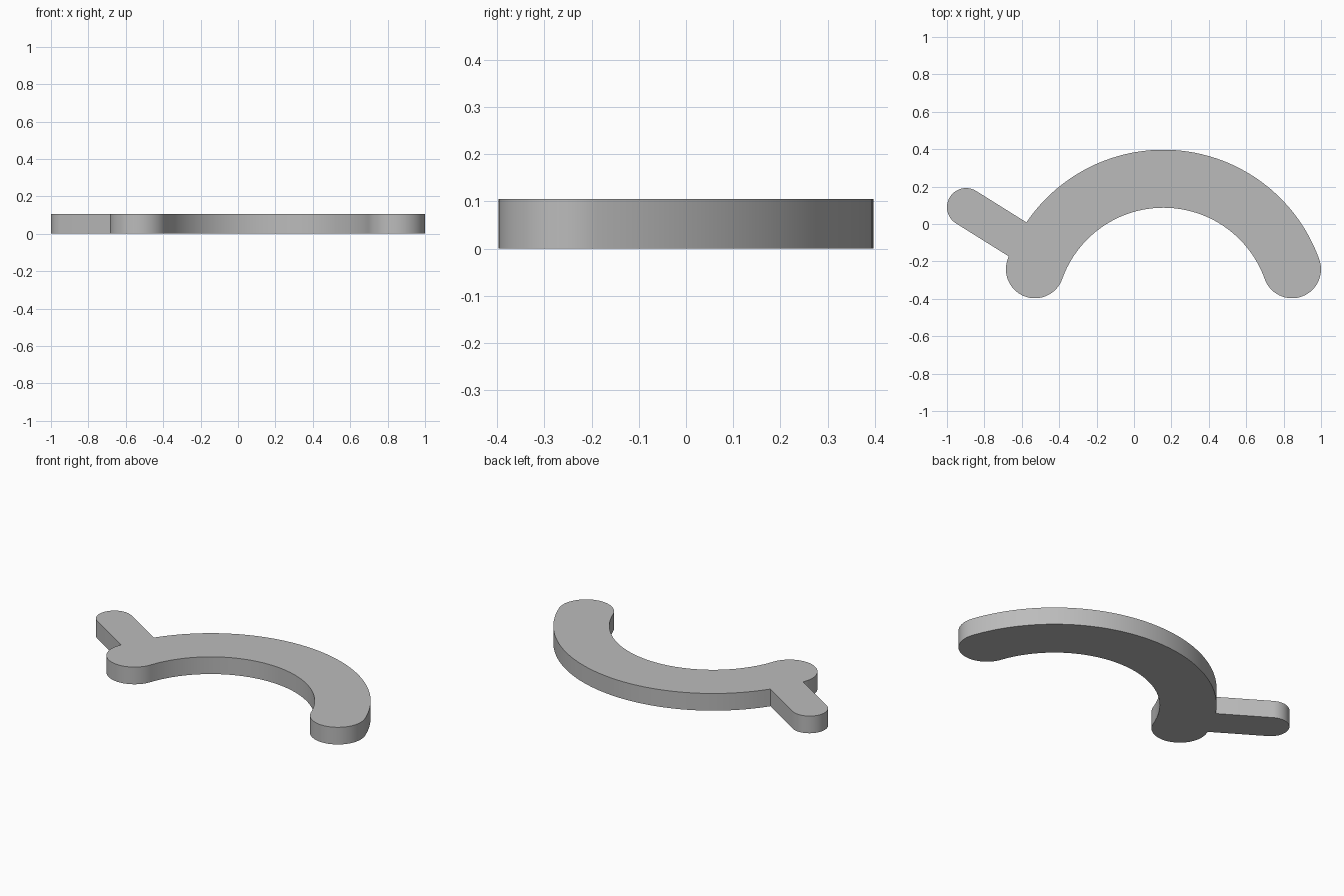
import bpy, bmesh
from math import atan2, cos, sin, radians, degrees
from mathutils import Vector
from mathutils.geometry import intersect_line_sphere_2d

cube = bpy.data.objects.get("Cube")
if cube:
    bpy.data.objects.remove(cube, do_unlink=True)

HEIGHT = 0.105
CENTRE = Vector((0.1575, -0.488))   # centre of the curved band
RADIUS, HALF = 0.73, 0.155          # band midline radius and half width
END = 19.7                          # angle at which the band ends
TIP, TIP_R = Vector((-0.898, 0.09)), 0.102
BAR = -32                           # direction of the arm, towards the band


def polar(angle):
    return Vector((cos(radians(angle)), sin(radians(angle))))


def arc(centre, radius, start, stop, steps):
    return [centre + radius * polar(start + (stop - start) * i / steps)
            for i in range(steps + 1)]


def meet_band(side):
    """Angle at which one edge of the arm meets the outer edge of the band."""
    start = TIP + TIP_R * polar(BAR + side * 90)
    hit = intersect_line_sphere_2d(start, start + 0.6 * polar(BAR),
                                   CENTRE, RADIUS + HALF)
    point = min((p for p in hit if p), key=lambda p: (p - start).length)
    d = point - CENTRE
    return degrees(atan2(d.y, d.x))


# Outline: outer edge, arm, left end, inner edge, right end
outer, inner = RADIUS + HALF, RADIUS - HALF
left = 180 - END
outline = arc(CENTRE, outer, END, meet_band(1), 64)
outline += arc(TIP, TIP_R, BAR + 90, BAR + 270, 32)
outline += arc(CENTRE, outer, meet_band(-1), left, 2)
outline += arc(CENTRE + RADIUS * polar(left), HALF, left, left + 180, 40)[1:]
outline += arc(CENTRE, inner, left, END, 64)[1:]
outline += arc(CENTRE + RADIUS * polar(END), HALF, END - 180, END, 40)[1:-1]

# Flat plate extruded from the outline
bm = bmesh.new()
base = bm.faces.new([bm.verts.new((p.x, p.y, 0)) for p in outline])
top = bmesh.ops.extrude_face_region(bm, geom=[base], use_keep_orig=True)
bmesh.ops.translate(bm, vec=(0, 0, HEIGHT),
                    verts=[v for v in top["geom"] if isinstance(v, bmesh.types.BMVert)])
bmesh.ops.recalc_face_normals(bm, faces=bm.faces)
mesh = bpy.data.meshes.new("curved_handle")
bm.to_mesh(mesh)
bm.free()
handle = bpy.data.objects.new("curved_handle", mesh)
bpy.context.collection.objects.link(handle)

# Plain grey
grey = bpy.data.materials.new("plain_grey")
grey.use_nodes = True
colour = (0.5, 0.5, 0.5, 1)
grey.diffuse_color = colour
grey.node_tree.nodes["Principled BSDF"].inputs["Base Color"].default_value = colour
mesh.materials.append(grey)

# Smooth walls with crisp rims
bpy.ops.object.select_all(action='DESELECT')
handle.select_set(True)
bpy.context.view_layer.objects.active = handle
bpy.ops.object.shade_smooth_by_angle(angle=radians(30))
